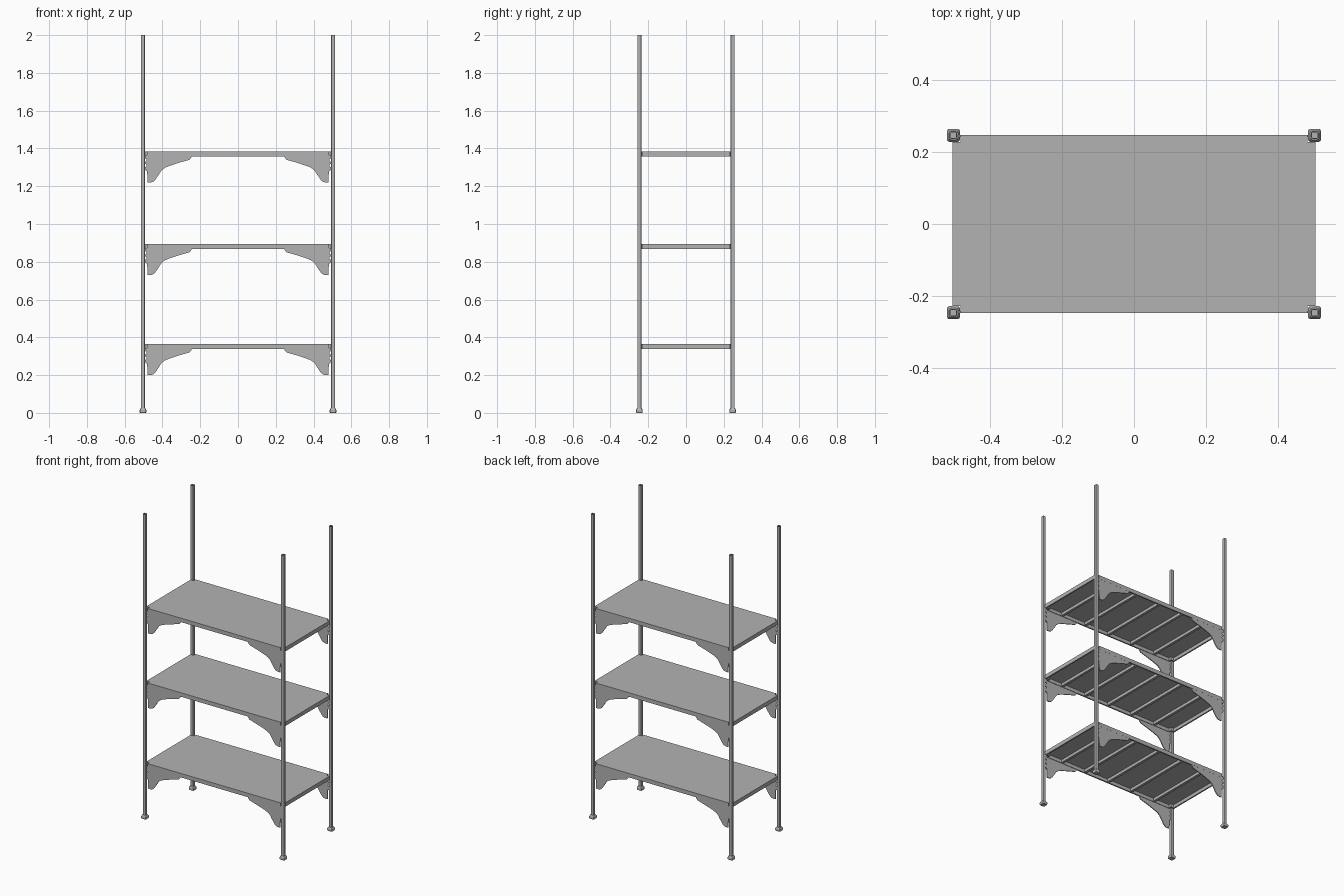
import bpy, bmesh

cube = bpy.data.objects.get("Cube")
if cube:
    bpy.data.objects.remove(cube, do_unlink=True)

GREY = (0.45, 0.45, 0.45, 1.0)
metal = bpy.data.materials.new("grey_metal")
metal.use_nodes = True
metal.diffuse_color = GREY
metal.node_tree.nodes["Principled BSDF"].inputs["Base Color"].default_value = GREY

POST_X, POST_Y = 0.503, 0.247
SHELF_TOPS = (0.364, 0.894, 1.384)
HALF_X, HALF_Y = 0.505, 0.248
THICK = 0.026


def finish(name, bm):
    bmesh.ops.recalc_face_normals(bm, faces=bm.faces)
    mesh = bpy.data.meshes.new(name)
    bm.to_mesh(mesh)
    bm.free()
    mesh.materials.append(metal)
    obj = bpy.data.objects.new(name, mesh)
    bpy.context.collection.objects.link(obj)
    return obj


def loft(bm, rings, cap_start=True, cap_end=True):
    """Bridge rings of equal point count, optionally closing the ends."""
    loops = [[bm.verts.new(p) for p in ring] for ring in rings]
    for a, b in zip(loops, loops[1:]):
        for i in range(len(a)):
            j = (i + 1) % len(a)
            bm.faces.new((a[i], a[j], b[j], b[i]))
    if cap_start:
        bm.faces.new(loops[0])
    if cap_end:
        bm.faces.new(loops[-1])


def rounded_square(x, y, z, h, cut):
    """Square of half width h with clipped corners."""
    k = h - cut
    m = h - cut * 0.3
    quarter = [(h, k), (m, m), (k, h)]
    pts = []
    for _ in range(4):
        pts += quarter
        quarter = [(-v, u) for u, v in quarter]
    return [(x + u, y + v, z) for u, v in pts]


def notched(z, inset):
    """Shelf outline with a square notch at each corner for the post."""
    a, b = HALF_X - inset, HALF_Y - inset
    c, d = 0.483 - inset, 0.229 - inset
    pts = [(a, -d), (a, d), (c, d), (c, b), (-c, b), (-c, d),
           (-a, d), (-a, -d), (-c, -d), (-c, -b), (c, -b), (c, -d)]
    return [(x, y, z) for x, y in pts]


def box(bm, x, y, z, sx, sy, sz):
    made = bmesh.ops.create_cube(bm, size=1)["verts"]
    bmesh.ops.scale(bm, vec=(sx, sy, sz), verts=made)
    bmesh.ops.translate(bm, vec=(x, y, z), verts=made)


# Half profile of a corner bracket: x position, depth below the shelf top
BRACKET = [
    (0.246, -0.020), (0.246, -0.031), (0.257, -0.044), (0.310, -0.059),
    (0.362, -0.076), (0.388, -0.087), (0.405, -0.100), (0.420, -0.124),
    (0.437, -0.149), (0.447, -0.159), (0.460, -0.164), (0.479, -0.164),
    (0.481, -0.105),
    # hooks that catch the post
    (0.488, -0.101), (0.493, -0.092), (0.493, -0.084), (0.484, -0.078),
    (0.484, -0.070), (0.493, -0.064), (0.493, -0.056), (0.484, -0.050),
    (0.484, -0.042), (0.493, -0.036), (0.493, -0.020),
]

SIDES = [(sx, sy, ("left" if sx > 0 else "right"), ("back" if sy > 0 else "front"))
         for sx in (-1, 1) for sy in (-1, 1)]

# Hollow square posts and their feet
for sx, sy, side, end in SIDES:
    x, y = sx * POST_X, sy * POST_Y
    bm = bmesh.new()
    loft(bm, [rounded_square(x, y, 0.01, 0.0105, 0.004),
              rounded_square(x, y, 2.0, 0.0105, 0.004),
              rounded_square(x, y, 2.0, 0.0075, 0.003),
              rounded_square(x, y, 0.02, 0.0075, 0.003)])
    finish(f"{end}_{side}_post", bm)

    bm = bmesh.new()
    loft(bm, [rounded_square(x, y, z, h, 0.006) for z, h in
              ((0, 0.016), (0.004, 0.018), (0.015, 0.018), (0.025, 0.0125))])
    finish(f"{end}_{side}_foot", bm)

for level, top in zip(("lower", "middle", "upper"), SHELF_TOPS):
    # Tray shelf: thin panel with a folded rim, open underneath
    bm = bmesh.new()
    low, under = top - THICK, top - 0.004
    loft(bm, [notched(top, 0), notched(low, 0), notched(low, 0.009), notched(under, 0.009)])
    finish(f"{level}_shelf", bm)

    # Stiffening bars across the underside
    bm = bmesh.new()
    for i in range(-2, 3):
        box(bm, i * 0.18, 0, top - 0.013, 0.016, 2 * HALF_Y - 0.018, 0.02)
    finish(f"{level}_shelf_bars", bm)

    # Flat brackets at the four corners
    for sx, sy, side, end in SIDES:
        bm = bmesh.new()
        loft(bm, [[(sx * x, sy * y, top + z) for x, z in BRACKET]
                  for y in (HALF_Y - 0.006, HALF_Y - 0.0005)])
        finish(f"{level}_{end}_{side}_bracket", bm)
